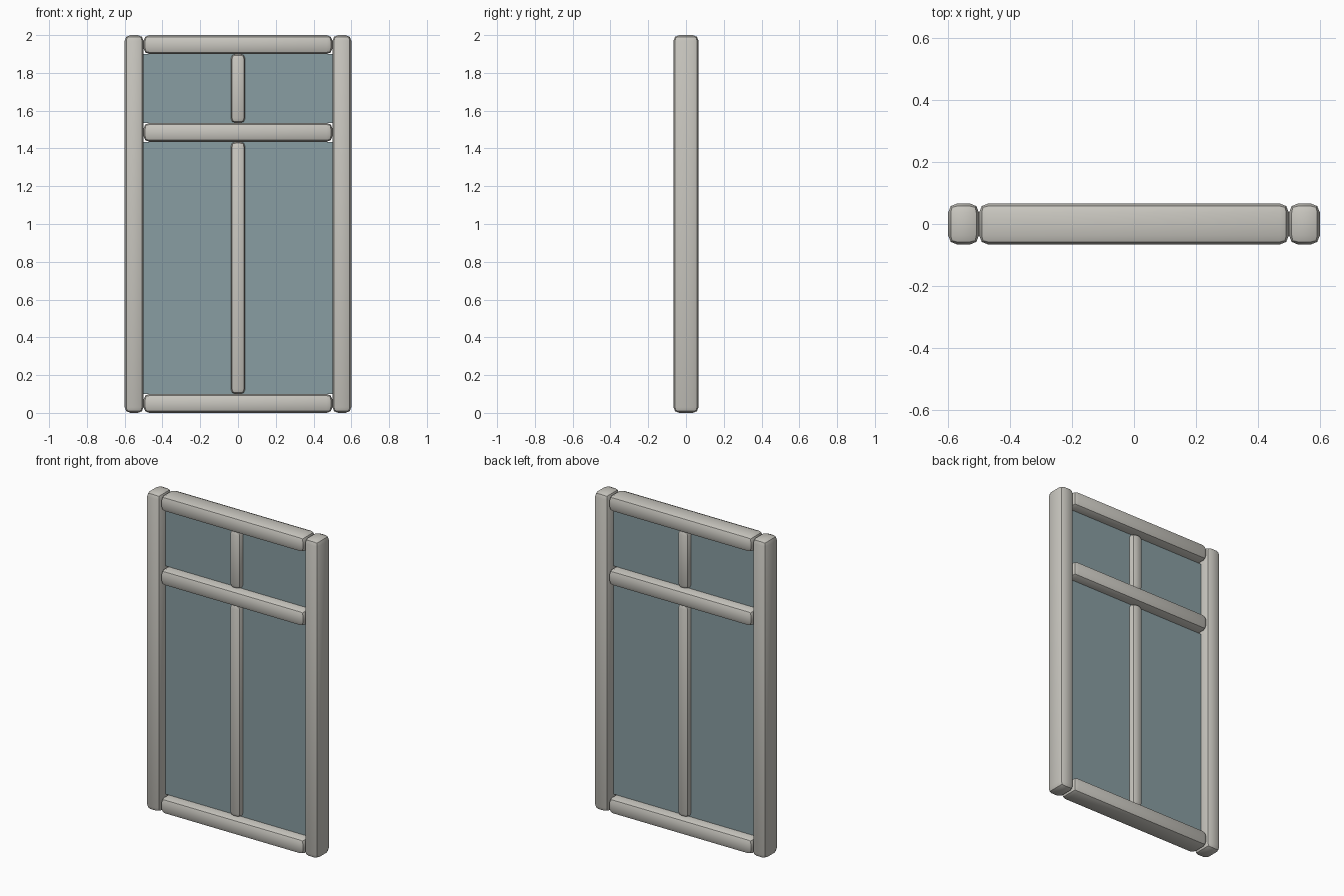
import bpy

cube = bpy.data.objects.get("Cube")
if cube:
    bpy.data.objects.remove(cube, do_unlink=True)


def material(name, colour, alpha=1.0):
    mat = bpy.data.materials.new(name)
    mat.use_nodes = True
    mat.diffuse_color = (*colour, alpha)
    shader = mat.node_tree.nodes["Principled BSDF"]
    shader.inputs["Base Color"].default_value = (*colour, 1.0)
    shader.inputs["Alpha"].default_value = alpha
    shader.inputs["Roughness"].default_value = 0.6
    return mat


paint = material("warm_grey_paint", (0.58, 0.565, 0.52))
glass = material("blue_grey_glass", (0.25, 0.34, 0.36), 0.65)


def box(name, x, z, depth, mat, bevel=0):
    """Box spanning the x and z ranges, centred on y = 0."""
    bpy.ops.mesh.primitive_cube_add(
        size=1, location=((x[0] + x[1]) / 2, 0, (z[0] + z[1]) / 2))
    obj = bpy.context.object
    obj.name = name
    obj.scale = (x[1] - x[0], depth, z[1] - z[0])
    bpy.ops.object.transform_apply(location=False, rotation=False, scale=True)
    obj.data.materials.append(mat)
    if bevel:
        mod = obj.modifiers.new("rounded_edges", "BEVEL")
        mod.width = bevel
        mod.segments = 2
        bpy.ops.object.modifier_apply(modifier=mod.name)
        bpy.ops.object.shade_smooth_by_angle()
    return obj


# Upright stiles
for side, sign in (("left", 1), ("right", -1)):
    box(side + "_stile", sorted((sign * 0.5, sign * 0.6)), (0, 2), 0.133, paint, 0.03)

# Horizontal rails
for name, base in (("bottom_rail", 0), ("middle_rail", 1.435), ("top_rail", 1.9)):
    box(name, (-0.5, 0.5), (base, base + 0.1), 0.133, paint, 0.03)

# Glass panes and the slim glazing bars dividing them
for level, z in (("lower", (0.1, 1.435)), ("upper", (1.535, 1.9))):
    box(level + "_glazing_bar", (-0.038, 0.038), z, 0.076, paint, 0.025)
    box(level + "_glass", (-0.5, 0.5), z, 0.008, glass)
